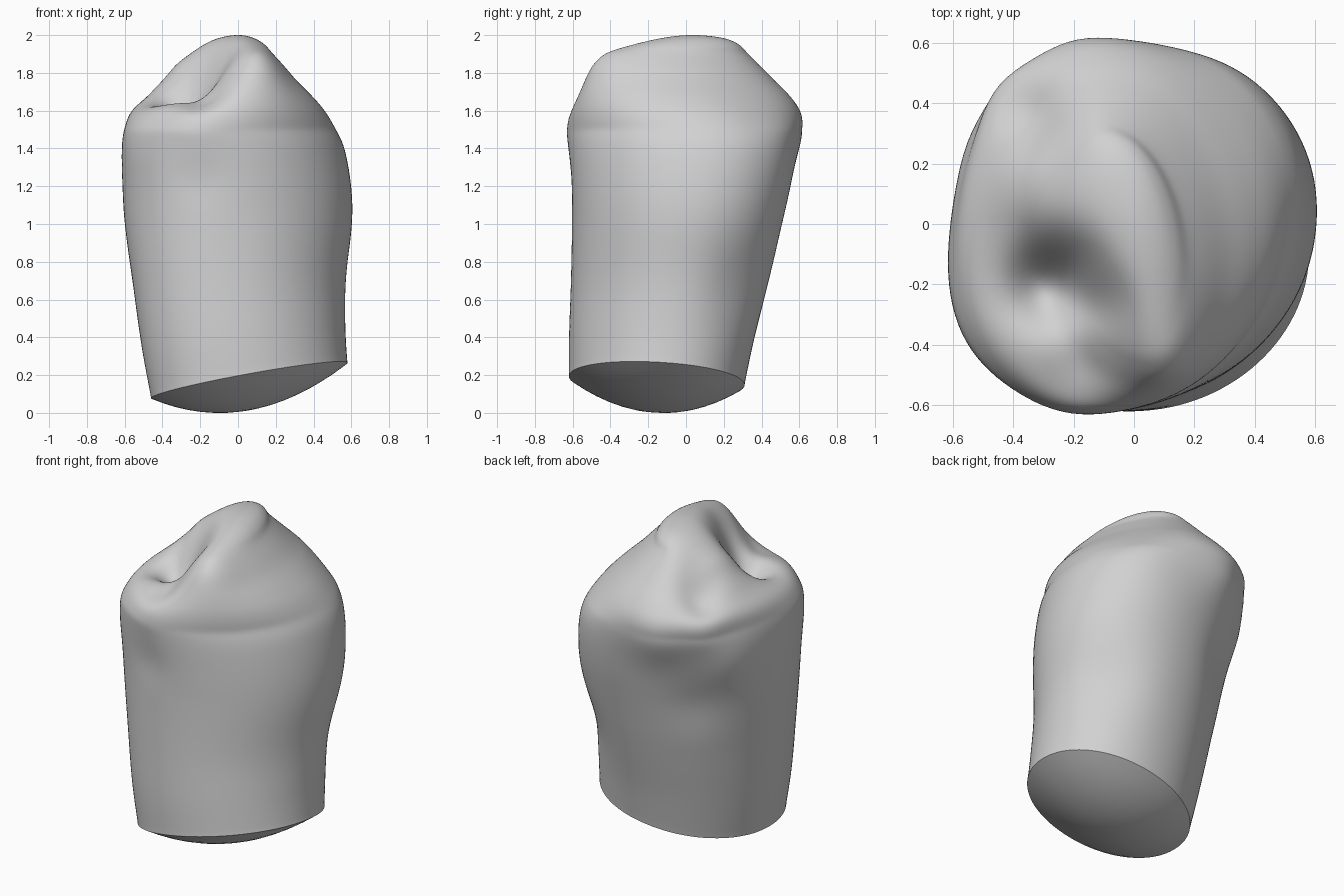
import bpy
import bmesh
from math import sin, cos, pi, exp, copysign
from mathutils import Vector

SEGMENTS = 112
STEPS = 8

# Outline of the body: height, x low, x high, y low, y high (hundredths)
OUTLINE = [
    (17, -46, 58, -62, 31),
    (40, -51, 57, -62, 36),
    (70, -56, 57.5, -61, 44),
    (100, -60, 60.5, -60.5, 51),
    (120, -61, 60, -61, 56),
    (140, -61, 56.5, -62, 61.5),
    (151, -59.5, 51.5, -62, 62.5),
    (160, -56, 46, -60.5, 60.5),
    (168, -47, 39, -57, 55),
    (176, -38, 31, -52, 47),
    (184, -31.5, 24, -46, 39),
    (190, -25, 18.5, -40, 33),
    (195, -18, 14, -29, 28),
    (198.5, -10, 8, -14, 19),
    (200, 0, 0, 3, 3),
]

# Soft sculpting strokes: centre, radius, push
STROKES = [
    ((-.26, -.20, 1.75), .14, (0, 0, -.26)),       # chewing pit
    ((-.12, -.28, 1.84), .10, (0, 0, -.08)),       # groove running forward
    ((-.15, -.44, 1.75), .14, (0, 0, -.11)),       # lowered front lip
    ((-.20, -.55, 1.58), .16, (-.01, -.02, 0)),    # swollen front lip
    ((.10, -.42, 1.80), .14, (.01, -.03, .03)),    # front end of the ridge
    ((-.33, .12, 1.75), .14, (-.01, 0, .02)),      # inner ridge
    ((-.33, .35, 1.65), .11, (0, 0, -.07)),        # dimple behind the ridge
    ((-.42, .44, 1.53), .15, (-.03, .03, .02)),    # rim around the dimple
    ((-.22, .60, 1.48), .16, (-.02, .03, 0)),      # rear corner
    ((-.53, .34, 1.30), .20, (-.04, .025, 0)),     # rear side corner
    ((-.50, -.36, 1.45), .25, (-.02, -.01, 0)),    # front corner
    ((.35, .42, 1.58), .25, (-.02, -.02, 0)),      # rear shoulder
    ((.15, .60, 1.48), .22, (0, -.03, 0)),         # flattened rear
    ((-.35, .42, 1.00), .16, (.01, -.015, 0)),     # rear neck hollow
    ((.45, .25, .68), .22, (-.02, -.02, 0)),       # side neck hollow
    ((-.20, -.60, 1.22), .12, (0, .012, 0)),       # front neck hollow
]


def spline(a, b, c, d, t):
    """Smooth value between b and c."""
    return b + t / 2 * (c - a + t * (2*a - 5*b + 4*c - d + t * (3*(b - c) + d - a)))


def smooth_rows(rows):
    """Fill in rows between the outline rows."""
    first, last = rows[0], rows[-1]
    z, xl, xh, yl, yh = rows[-2]
    padded = [first] + rows + [(z, xh, xl, yh, yl)]
    result = []
    for i in range(len(rows) - 1):
        for step in range(STEPS):
            result.append([spline(*column, step / STEPS) / 100
                           for column in zip(*padded[i:i + 4])])
    return result, [value / 100 for value in last]


def rounded(value):
    """Slightly squared ellipse coordinate."""
    return copysign(abs(value) ** .97, value)


def sculpt(point):
    """Apply every stroke; strokes on the top ignore height."""
    moved = point.copy()
    for centre, radius, push in STROKES:
        offset = point - Vector(centre)
        if push[2] < -.05:
            offset.z = min(0, point.z - 1.55)
        moved += Vector(push) * exp(-offset.length_squared / radius ** 2)
    return moved


def base_tilt(x, y):
    return .19 * (x - .06) - .08 * (y + .155)


def ring_points(row):
    """One cross-section; the skew reverses towards the ridge."""
    z, xl, xh, yl, yh = row
    fade = max(0, 1 - (z - .17) / .5)
    skew = .14 - .45 * min(1, max(0, (z - 1.5) / .4))
    for i in range(SEGMENTS):
        angle = 2 * pi * i / SEGMENTS
        x = (xl + xh) / 2 + (xh - xl) / 2 * rounded(cos(angle))
        y = (yl + yh) / 2 + (yh - yl) / 2 * rounded(sin(angle + skew))
        yield sculpt(Vector((x, y, z + fade * base_tilt(x, y))))


def bridge(bm, lower, upper):
    for i in range(SEGMENTS):
        j = (i + 1) % SEGMENTS
        bm.faces.new((lower[i], lower[j], upper[j], upper[i]))


def close(bm, ring, point):
    tip = bm.verts.new(point)
    for i in range(SEGMENTS):
        bm.faces.new((ring[i], ring[(i + 1) % SEGMENTS], tip))


cube = bpy.data.objects.get("Cube")
if cube:
    bpy.data.objects.remove(cube, do_unlink=True)

bm = bmesh.new()

# Crown and neck
rows, tip_row = smooth_rows(OUTLINE)
rings = [[bm.verts.new(p) for p in ring_points(row)] for row in rows]
for lower, upper in zip(rings, rings[1:]):
    bridge(bm, lower, upper)
close(bm, rings[-1], sculpt(Vector((tip_row[1], tip_row[3], tip_row[0]))))

# Relax the surface so the strokes blend
body_verts = [v for ring in rings[1:] for v in ring]
for _ in range(5):
    bmesh.ops.smooth_vert(bm, verts=body_verts, factor=.5,
                          use_axis_x=True, use_axis_y=True, use_axis_z=True)

# Bulging underside
rim = rings[0]
centre = sum((v.co for v in rim), Vector()) / SEGMENTS
bulge = .155
previous = rim
for k in range(1, STEPS):
    scale = 1 - k / STEPS
    drop = Vector((0, 0, bulge * (1 - scale ** 2)))
    ring = [bm.verts.new(centre.lerp(v.co, scale) - drop) for v in rim]
    bridge(bm, previous, ring)
    previous = ring
close(bm, previous, centre - Vector((0, 0, bulge)))

bmesh.ops.recalc_face_normals(bm, faces=bm.faces)

# Rest the lowest point on the ground
lowest = min(v.co.z for v in bm.verts)
bmesh.ops.translate(bm, verts=bm.verts, vec=(0, 0, -lowest))

mesh = bpy.data.meshes.new("tooth_crown")
bm.to_mesh(mesh)
bm.free()

# Material
grey = bpy.data.materials.new("light_grey")
grey.use_nodes = True
colour = (.64, .64, .64, 1)
grey.diffuse_color = colour
grey.node_tree.nodes["Principled BSDF"].inputs["Base Color"].default_value = colour
mesh.materials.append(grey)

crown = bpy.data.objects.new("tooth_crown", mesh)
bpy.context.collection.objects.link(crown)
bpy.ops.object.select_all(action='DESELECT')
crown.select_set(True)
bpy.context.view_layer.objects.active = crown
bpy.ops.object.shade_smooth_by_angle(angle=pi / 4)
